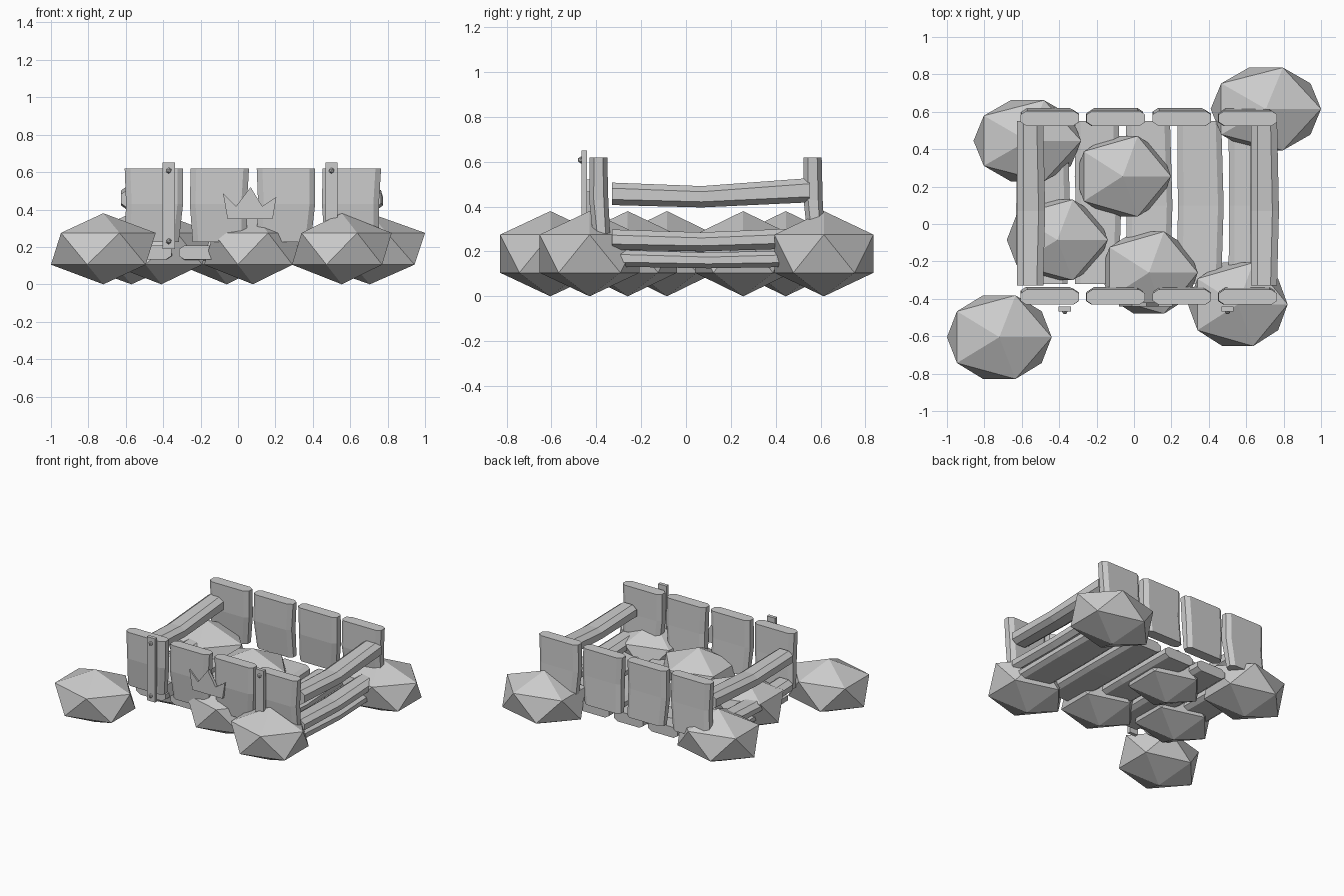
import bpy, bmesh, math
from mathutils import Matrix, Vector

if "Cube" in bpy.data.objects:
    bpy.data.objects.remove(bpy.data.objects["Cube"])

grey = bpy.data.materials.new("plain grey")
grey.diffuse_color = (0.6, 0.6, 0.6, 1)
grey.use_nodes = True
grey.node_tree.nodes["Principled BSDF"].inputs["Base Color"].default_value = grey.diffuse_color


def finish(name, bm):
    bmesh.ops.recalc_face_normals(bm, faces=bm.faces)
    me = bpy.data.meshes.new(name)
    bm.to_mesh(me)
    bm.free()
    me.materials.append(grey)
    ob = bpy.data.objects.new(name, me)
    bpy.context.collection.objects.link(ob)
    return ob


def plank(name, stations, place, cu=0.03, cv=0.02):
    """Chamfered board lofted through stations (s, u, v, width, thickness)."""
    bm = bmesh.new()
    rings = []
    for s, u, v, w, t in stations:
        a, b = w / 2, t / 2
        pts = [(-a, -b + cv), (-a + cu, -b), (a - cu, -b), (a, -b + cv),
               (a, b - cv), (a - cu, b), (-a + cu, b), (-a, b - cv)]
        rings.append([bm.verts.new(place(s, u + p, v + q)) for p, q in pts])
    for r0, r1 in zip(rings, rings[1:]):
        for i in range(8):
            j = (i + 1) % 8
            bm.faces.new((r0[i], r0[j], r1[j], r1[i]))
    bm.faces.new(rings[0])
    bm.faces.new(rings[-1])
    return finish(name, bm)


def plate(name, outline, y0, y1):
    """Flat plate: x-z outline extruded from y0 to y1."""
    bm = bmesh.new()
    f = bm.faces.new([bm.verts.new((x, y0, z)) for x, z in outline])
    ext = bmesh.ops.extrude_face_region(bm, geom=[f])["geom"]
    bmesh.ops.translate(bm, vec=(0, y1 - y0, 0),
                        verts=[e for e in ext if isinstance(e, bmesh.types.BMVert)])
    return finish(name, bm)


def upright(s, u, v):
    return (u, v, s)


def lengthwise(s, u, v):
    return (u, s, v)


# Rocks: squashed icosahedra (x, y, x radius, y radius)
rocks = [(-0.72, -0.605, 0.313, 0.263), (0.705, 0.615, 0.33, 0.26),
         (0.555, -0.43, 0.298, 0.262), (-0.57, 0.445, 0.322, 0.255),
         (-0.06, 0.255, 0.288, 0.253), (-0.41, -0.085, 0.302, 0.253),
         (0.08, -0.26, 0.292, 0.258)]
for i, (x, y, rx, ry) in enumerate(rocks):
    bm = bmesh.new()
    m = Matrix.Translation((x, y, 0.193)) @ Matrix.Diagonal((rx, ry, 0.19, 1))
    bmesh.ops.create_icosphere(bm, subdivisions=1, radius=1, matrix=m)
    bmesh.ops.translate(bm, verts=bm.verts, vec=(0, 0, -min(v.co.z for v in bm.verts)))
    finish(f"rock_{i + 1}", bm)

# Front and back walls: four bent upright boards each
for wall, y in (("front", -0.391), ("back", 0.565)):
    for i in range(4):
        x = -0.45 + i * 0.353
        lean = 0.008 if i % 2 else -0.004
        plank(f"{wall}_board_{i + 1}",
              [(0.225, x + lean - 0.008, y + 0.018, 0.29, 0.075),
               (0.43, x - lean, y + 0.002, 0.305, 0.085),
               (0.62, x, y, 0.312, 0.08)], upright)

# Side rails, upper and lower
for side, x in (("left", -0.555), ("right", 0.695)):
    plank(f"{side}_upper_rail",
          [(-0.33, x, 0.457, 0.14, 0.1), (0.07, x + 0.005, 0.444, 0.15, 0.095),
           (0.55, x, 0.473, 0.14, 0.108)], lengthwise, 0.035, 0.025)
    plank(f"{side}_lower_rail",
          [(-0.33, x, 0.253, 0.14, 0.09), (0.07, x, 0.243, 0.15, 0.085),
           (0.55, x, 0.26, 0.14, 0.09)], lengthwise, 0.035, 0.025)

# Floor boards
for i in range(5):
    x = -0.473 + i * 0.274
    plank(f"floor_board_{i + 1}",
          [(-0.32, x, 0.17, 0.235, 0.075), (0.1, x + 0.008, 0.16, 0.245, 0.07),
           (0.55, x, 0.17, 0.235, 0.075)], lengthwise)

# Front straps with rivets
for side, x in (("left", -0.37), ("right", 0.5)):
    plate(f"{side}_strap", [(x - 0.033, 0.19), (x + 0.033, 0.19),
                            (x + 0.033, 0.65), (x - 0.033, 0.65)], -0.467, -0.442)
    for level, z in (("lower", 0.23), ("upper", 0.608)):
        bm = bmesh.new()
        m = Matrix.Translation((x, -0.468, z))
        bmesh.ops.create_icosphere(bm, subdivisions=1, radius=0.016, matrix=m)
        finish(f"{side}_{level}_rivet", bm)

# Pointed ornament plate on the front boards
plate("pointed_ornament",
      [(-0.056, 0.348), (-0.08, 0.487), (-0.01, 0.417), (0.067, 0.52),
       (0.13, 0.417), (0.205, 0.467), (0.185, 0.348)], -0.442, -0.42)
